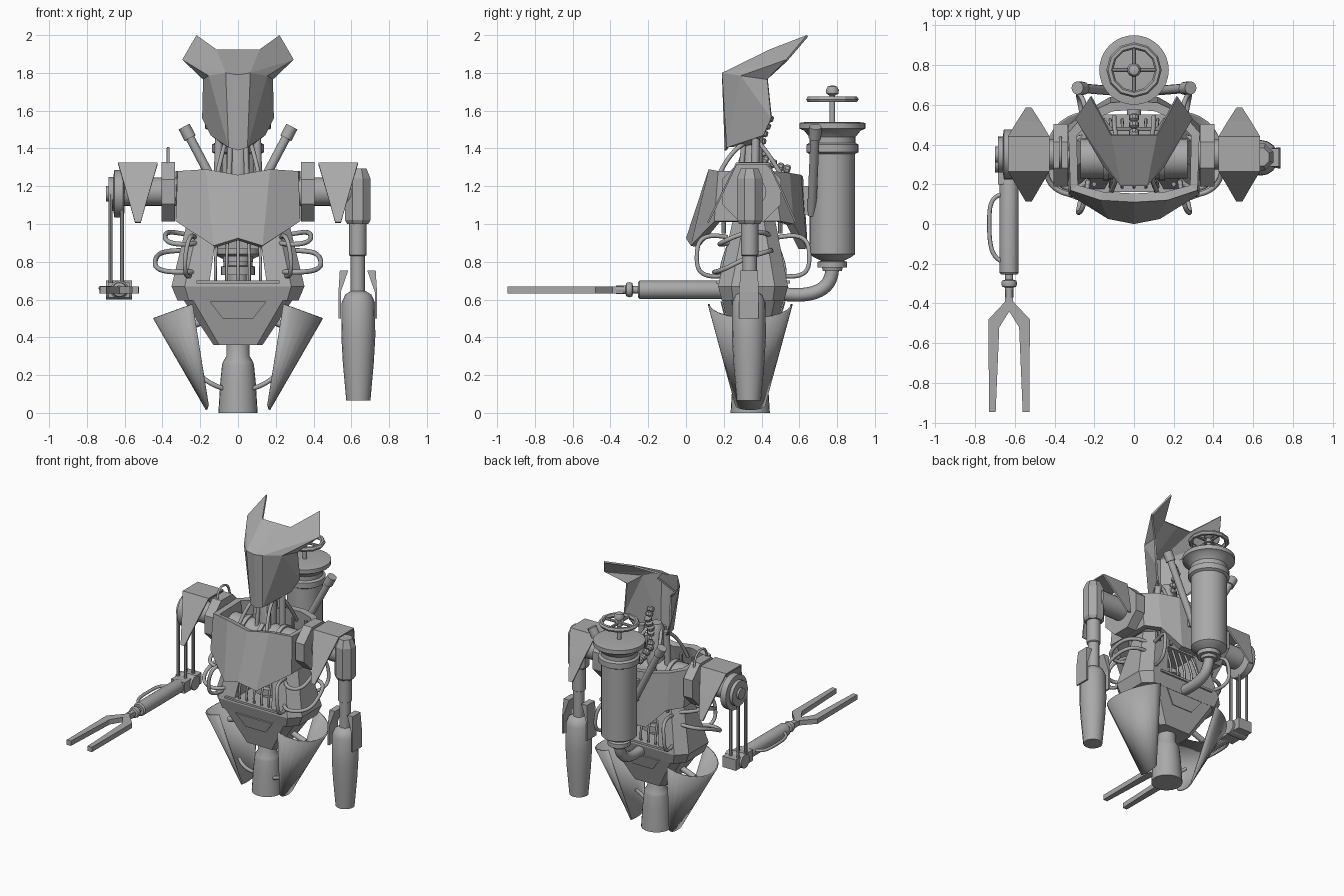
import bpy, bmesh, math
from mathutils import Vector

if "Cube" in bpy.data.objects:
    bpy.data.objects.remove(bpy.data.objects["Cube"])

GREY = bpy.data.materials.new("plain_grey")
GREY.diffuse_color = (0.4, 0.4, 0.4, 1)
GREY.use_nodes = True
GREY.node_tree.nodes["Principled BSDF"].inputs["Base Color"].default_value = GREY.diffuse_color


def select(ob):
    bpy.ops.object.select_all(action='DESELECT')
    ob.select_set(True)
    bpy.context.view_layer.objects.active = ob


def mesh(name, verts, faces, thick=0, smooth=False, offset=-1):
    me = bpy.data.meshes.new(name)
    me.from_pydata([tuple(v) for v in verts], [], faces)
    bm = bmesh.new()
    bm.from_mesh(me)
    bmesh.ops.recalc_face_normals(bm, faces=bm.faces)
    bm.to_mesh(me)
    bm.free()
    me.materials.append(GREY)
    ob = bpy.data.objects.new(name, me)
    bpy.context.collection.objects.link(ob)
    if thick:
        m = ob.modifiers.new("thickness", 'SOLIDIFY')
        m.thickness, m.offset = thick, offset
    if smooth:
        select(ob)
        bpy.ops.object.shade_smooth_by_angle(angle=math.radians(35))
    return ob


def loft(name, rings, cap=True, closed=True, **kw):
    n = len(rings[0])
    verts = [v for r in rings for v in r]
    faces = [(i * n + j, i * n + (j + 1) % n, (i + 1) * n + (j + 1) % n, (i + 1) * n + j)
             for i in range(len(rings) - 1) for j in range(n if closed else n - 1)]
    if cap:
        faces += [tuple(range(n)), tuple(range((len(rings) - 1) * n, len(rings) * n))]
    return mesh(name, verts, faces, **kw)


def lathe(name, origin, profile, axis=(0, 0, 1), n=24, turn=0, **kw):
    """Turn a (radius, height) profile round an axis through origin."""
    q = Vector((0, 0, 1)).rotation_difference(Vector(axis).normalized())
    rings = [[Vector(origin) + q @ Vector((r * math.cos(a), r * math.sin(a), h))
              for a in [turn + 2 * math.pi * k / n for k in range(n)]] for r, h in profile]
    return loft(name, rings, smooth=n > 8, **kw)


def rod(name, a, b, r, n=12):
    d = Vector(b) - Vector(a)
    return lathe(name, a, [(r, 0), (r, d.length)], d, n)


def hose(name, pts, r):
    cu = bpy.data.curves.new(name, 'CURVE')
    cu.dimensions, cu.bevel_depth, cu.bevel_resolution = '3D', r, 2
    cu.resolution_u, cu.use_fill_caps = 6, True
    s = cu.splines.new('NURBS')
    s.points.add(len(pts) - 1)
    for p, co in zip(s.points, pts):
        p.co = (*co, 1)
    s.order_u = min(4, len(pts))
    s.use_endpoint_u = True
    cu.materials.append(GREY)
    ob = bpy.data.objects.new(name, cu)
    bpy.context.collection.objects.link(ob)
    select(ob)
    bpy.ops.object.convert(target='MESH')
    bpy.ops.object.shade_smooth_by_angle(angle=math.radians(50))


def box(name, lo, hi):
    ring = lambda z: [(lo[0], lo[1], z), (hi[0], lo[1], z), (hi[0], hi[1], z), (lo[0], hi[1], z)]
    return loft(name, [ring(lo[2]), ring(hi[2])])


def chamfered(x, y0, y1, z, c):
    return [(-x + c, y0, z), (x - c, y0, z), (x, y0 + c, z), (x, y1 - c, z),
            (x - c, y1, z), (-x + c, y1, z), (-x, y1 - c, z), (-x, y0 + c, z)]


# Horned mask: half outline mirrored, thin shell open at the back
half = [(0, .19, 1.79), (.065, .19, 1.80), (.115, .445, 1.925), (.22, .64, 2.0), (.295, .53, 1.87),
        (.185, .43, 1.765), (.19, .45, 1.56), (.145, .41, 1.47), (.08, .36, 1.42),
        (.05, .215, 1.405), (0, .205, 1.39), (0, .445, 1.925), (.155, .29, 1.785)]
tri = [(0, 1, 9, 10), (0, 1, 2, 11), (1, 4, 3, 2), (1, 12, 4), (12, 5, 4), (1, 12, 9), (12, 5, 6),
       (12, 6, 7, 9), (9, 7, 8)]
mask = mesh("mask", half, tri, thick=.012)
mask.modifiers.new("mirror", 'MIRROR')
mask.modifiers.move(1, 0)

# Neck tubes, cables and vertebrae
lathe("neck_core", (0, .35, 1.1), [(.06, 0), (.06, .36), (.04, .4)], n=16)
for s in (-1, 1):
    rod("neck_piston", (s * .11, .36, 1.1), (s * .10, .37, 1.47), .022)
    rod("neck_rod", (s * .05, .28, 1.15), (s * .04, .31, 1.47), .014)
    hose("neck_cable", [(s * .06, .36, 1.45), (s * .07, .26, 1.42), (s * .1, .2, 1.33), (s * .12, .15, 1.2)], .012)
    hose("rear_neck_cable", [(s * .05, .36, 1.46), (s * .09, .42, 1.4), (s * .1, .47, 1.32), (s * .1, .54, 1.2)], .012)
spine = [Vector(p) for p in [(0, .41, 1.62), (0, .44, 1.56), (0, .41, 1.48), (0, .39, 1.4), (0, .42, 1.34), (0, .5, 1.3), (0, .57, 1.28)]]
for a, b in zip(spine, spine[1:]):
    for t in (0, .5):
        lathe("vertebra", a.lerp(b, t), [(.015, -.018), (.026, -.01), (.026, .01), (.015, .018)], b - a, 10)

# Chest shell: open top and bottom, pointed front and back
top = [(0, .11, 1.26), (.17, .12, 1.29), (.32, .17, 1.28), (.33, .46, 1.28), (.25, .55, 1.27), (.12, .61, 1.26), (0, .62, 1.25)]
low = [(0, 0, .925), (.13, .025, .885), (.33, .15, 1.015), (.33, .5, 1.015), (.24, .57, 1.0), (.12, .64, .87), (0, .645, .87)]
full = lambda h: h + [(-x, y, z) for x, y, z in h[-2:0:-1]]
loft("chest_shell", [full(top), full(low)], cap=False, thick=.045)
rod("shoulder_axle", (-.27, .33, 1.14), (.27, .33, 1.14), .1, 24)
for x in (-.14, 0, .14):
    lathe("axle_ring", (x, .33, 1.14), [(.112, -.015), (.112, .015)], (1, 0, 0))
for y in (.2, .5):
    for x in (-.2, -.1, .1, .2):
        rod("chest_rod", (x, y, .95), (x, y, 1.24), .012, 8)

# Abdomen with a window cut right through
abdomen = loft("abdomen", [chamfered(.32, .19, .52, .595, .06), chamfered(.352, .17, .54, .67, .07),
                           chamfered(.265, .25, .47, 1.03, .06)])
w = [(-.15, .7), (.15, .7), (.115, .94), (-.115, .94)]
cut = loft("window_cutter", [[(x, y, z) for x, z in w] for y in (0, .8)])
cut.hide_render = cut.hide_viewport = True
bo = abdomen.modifiers.new("window", 'BOOLEAN')
bo.object, bo.solver = cut, 'EXACT'
box("front_sill", (-.22, .16, .685), (.22, .2, .7))
box("rear_sill", (-.22, .51, .685), (.22, .55, .7))
for x in (-.12, -.06, 0, .06, .12):
    for y, d in ((.19, 1), (.52, -1)):
        hose("window_bar", [(x, y, .7), (x, y - d * .02, .76), (x, y + d * .02, .85), (x * .9, y + d * .06, .95)], .008)
lathe("inner_rotor", (0, .355, .7), [(.05, 0), (.05, .03), (.09, .03), (.09, .075), (.06, .08), (.06, .1), (.08, .1), (.08, .13), (.03, .135)])

# Hip block, inset plate and standing post
loft("hip", [chamfered(.13, .25, .45, .36, .03), chamfered(.29, .19, .52, .6, .05)])
for y0, dy, o in ((.19, .06, -.006), (.52, -.07, .006)):
    pl = [(-.15, .59), (.15, .59), (.08, .5), (-.08, .5)]
    mesh("hip_plate", [(x, y0 + dy * (.6 - z) / .24 + o, z) for x, z in pl], [(0, 1, 2, 3)], thick=.008, offset=0)
lathe("post", (0, .34, 0), [(.104, 0), (.094, .16), (.085, .25), (.08, .27), (.062, .3), (.06, .4)])

for s in (-1, 1):
    # Half-cone hip guards, open toward the post
    def arc(xi, xo, ry, zi, zo):
        t = [math.pi * k / 14 for k in range(15)]
        return [(s * (xi + (xo - xi) * math.sin(a)), .34 - ry * math.cos(a), zi + (zo - zi) * math.sin(a)) for a in t]
    loft("hip_guard", [arc(.155, .17, .08, .04, .015), arc(.24, .45, .225, .575, .5)],
         cap=False, closed=False, thick=.01, smooth=True)
    hose("guard_strut", [(s * .2, .3, .2), (s * .15, .27, .15), (s * .08, .3, .13)], .013)
    rod("guard_pin", (s * .2, .34, .48), (s * .31, .34, .44), .02)
    # Waist hoses: two along each side, one loop in front and one behind
    hose("upper_hose", [(s * .22, .24, .9), (s * .26, .17, .89), (s * .39, .17, .89), (s * .39, .3, .96), (s * .35, .42, .96), (s * .25, .44, .94)], .013)
    hose("lower_hose", [(s * .24, .2, .745), (s * .28, .12, .745), (s * .45, .18, .74), (s * .44, .32, .83), (s * .4, .46, .86), (s * .27, .45, .86)], .013)
    for y, d in ((.22, -1), (.49, 1)):
        hose("loop_hose", [(s * .23, y, .93), (s * .25, y + d * .15, .96), (s * .29, y + d * .17, .84), (s * .28, y + d * .16, .7), (s * .25, y, .73)], .012)
    # Shoulder collar, axle and draped pad
    lathe("shoulder_collar", (s * .333, .347, 1.17), [(.17, 0), (.17, .072)], (s, 0, 0), 8, math.pi / 8)
    rod("shoulder_joint", (s * .3, .35, 1.17), (s * .62, .35, 1.17), .075, 20)
    rows = [(.112, .015, 1.01), (.19, .06, 1.17), (.265, .105, 1.325), (.44, .105, 1.325), (.515, .06, 1.17), (.585, .015, 1.01)]
    loft("shoulder_pad", [[(s * (.53 - w), y, z), (s * (.53 + w), y, z)] for y, w, z in rows],
         cap=False, closed=False, thick=.01)
    # Exhaust pipes beside the tank
    a, b = Vector((s * .04, .665, 1.05)), Vector((s * .285, .685, 1.515))
    rod("exhaust_pipe", a, b, .024)
    rod("exhaust_cap", a.lerp(b, .87), b, .033)

# Tool arm: wheel, linkage, forearm and fork
X = -.628
lathe("elbow_wheel", (-.6, .35, 1.16), [(.1, 0), (.125, .01), (.125, .055), (.09, .06), (.09, .085), (.04, .085), (.04, .1)], (-1, 0, 0))
for x in (-.675, -.615):
    for y in (.27, .36):
        rod("linkage_rod", (x, y, .65), (x, y, 1.16), .011, 8)
box("elbow_block", (-.685, .2, .61), (-.575, .4, .69))
rod("elbow_pin", (-.7, .31, .65), (-.56, .31, .65), .05, 16)
lathe("tool_forearm", (X, .25, .652), [(.035, 0), (.048, .05), (.048, .495), (.04, .505), (.02, .505), (.02, .53), (.036, .535),
                                      (.04, .55), (.036, .565), (.022, .57), (.022, .62)], (0, -1, 0))
hose("forearm_hose", [(X - .03, .15, .66), (X - .1, .14, .66), (X - .1, .02, .66), (X - .1, -.17, .66), (X - .03, -.19, .66)], .011)
fork = [(.02, -.33), (.02, -.39), (.104, -.48), (.102, -.945), (.068, -.945), (.05, -.52), (0, -.44)]
outline = [(X + x, y) for x, y in fork] + [(X - x, y) for x, y in fork[-2::-1]]
loft("fork", [[(x, y, z) for x, y in outline] for z in (.632, .668)])
hose("shoulder_loop", [(-.37, .28, 1.2), (-.37, .27, 1.38), (-.37, .36, 1.43), (-.37, .45, 1.36), (-.37, .43, 1.2)], .008)

# Plain arm: block upper arm, sleeve, tapered forearm and cuff plates
C = (.634, .337)
lathe("upper_arm", (*C, 1.0), [(.06, 0), (.073, .02), (.073, .24), (.05, .295)], n=8, turn=math.pi / 8)
lathe("arm_sleeve", (*C, .6), [(.038, 0), (.038, .23), (.046, .235), (.046, .42)], n=20)
lathe("forearm", (.637, .333, .065), [(.064, 0), (.082, .2), (.09, .34), (.088, .52), (.07, .56), (.04, .58)], n=16)
for s in (-1, 1):
    cuff = [[(.634 + s * (.09 + t), y, z) for t, y in ((0, .28), (.012, .28), (.012, .385), (0, .385))]
            for z in (.5, .64)]
    cuff.append([(.634 + s * (.05 + t), y, .755) for t, y in ((0, .29), (.045, .29), (.045, .38), (0, .38))])
    loft("cuff_plate", cuff)

# Back tank with flange, hand wheel and bent feed pipe
T = (0, .775)
lathe("tank", (*T, .75), [(.05, 0), (.055, .02), (.078, .02), (.078, .05), (.06, .055), (.1, .075), (.12, .09), (.12, .62), (.138, .63),
                         (.138, .67), (.122, .68), (.122, .71), (.15, .745), (.175, .755), (.175, .785), (.14, .79)], n=32)
lathe("wheel_stem", (*T, 1.5), [(.015, 0), (.015, .18), (.033, .19), (.035, .21), (.025, .228), (.01, .232)], n=14)
lathe("wheel_hub", (*T, 1.645), [(.03, 0), (.03, .025)], n=14)
for k in range(4):
    a = k * math.pi / 2
    rod("wheel_spoke", (*T, 1.66), (.125 * math.cos(a), .775 + .125 * math.sin(a), 1.66), .01, 8)
bpy.ops.mesh.primitive_torus_add(major_segments=12, minor_segments=6, major_radius=.122, minor_radius=.017, location=(*T, 1.66))
bpy.context.object.name = "hand_wheel"
bpy.context.object.data.materials.append(GREY)
hose("feed_pipe", [(0, .775, .78), (0, .775, .7), (0, .71, .63), (0, .6, .62), (0, .5, .63)], .036)
box("tank_bracket", (-.06, .6, 1.05), (.06, .68, 1.2))
